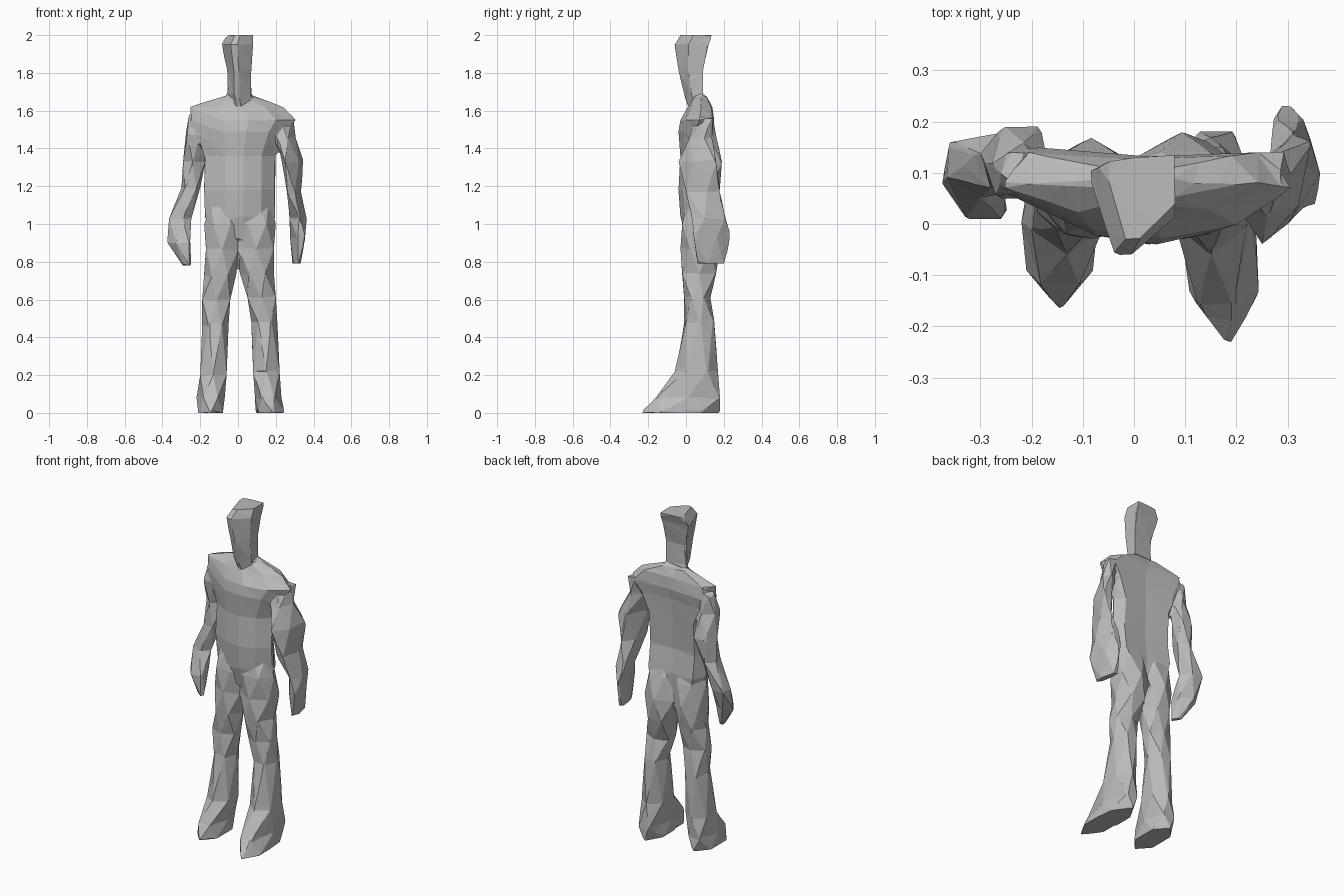
import bpy
import bmesh
from math import sin, cos, pi

cube = bpy.data.objects.get("Cube")
if cube:
    bpy.data.objects.remove(cube)

# One plain grey for the whole figure
grey = bpy.data.materials.new("plain grey")
grey.use_nodes = True
colour = (0.5, 0.5, 0.5, 1)
grey.diffuse_color = colour
grey.node_tree.nodes["Principled BSDF"].inputs["Base Color"].default_value = colour

bm = bmesh.new()


def regular_outline(sides, phase):
    """Regular polygon with a corner facing forward, stretched to fill a unit square."""
    angles = [2 * pi * (j + phase) / sides - pi / 2 for j in range(sides)]
    axes = []
    for values in ([cos(a) for a in angles], [sin(a) for a in angles]):
        low, high = min(values), max(values)
        axes.append([(v - low) / (high - low) for v in values])
    return list(zip(*axes))


def loft(rings, sides=6, outline=None):
    """Closed skin over rings given as (height, left, right, front, back, lean) in hundredths.
    Lean is the sideways shift of the back of a ring against its front."""
    loops = []
    for i, ring in enumerate(rings):
        z, x0, x1, y0, y1, lean = [v / 100 for v in ring]
        points = outline or regular_outline(sides, (i % 2) / 2)
        loops.append([bm.verts.new((x0 + u * (x1 - x0) + lean * (v - 0.5),
                                    y0 + v * (y1 - y0), z)) for u, v in points])
    count = len(loops[0])
    for i, (a, b) in enumerate(zip(loops, loops[1:])):
        for j in range(count):
            k = (j + 1) % count
            if i % 2 and not outline:
                bm.faces.new((a[j], b[k], b[j]))
                bm.faces.new((a[j], a[k], b[k]))
            else:
                bm.faces.new((a[j], a[k], b[j]))
                bm.faces.new((a[k], b[k], b[j]))
    bm.faces.new(loops[0][::-1])
    bm.faces.new(loops[-1])


# Torso from hips to the base of the neck, with shoulders set back behind the chest
torso_outline = [(0.3, 0.1), (0.55, 0), (0.8, 0.15), (1, 0.55),
                 (0.9, 0.95), (0.5, 0.9), (0.1, 1), (0, 0.5)]
loft([
    (92, -14, 16, 0, 13, 0),
    (104, -18, 20, -3, 14, 0),
    (118, -18, 20, -4, 12, 0),
    (136, -18, 20, -3, 13, 0),
    (149, -22, 26, -4, 14, 0),
    (155, -25, 31, -3, 15, 0),
    (162, -26, 24, 1, 14, 0),
    (168, -6, 8, 4, 11, 0),
], outline=torso_outline)

# Head and neck: flat narrow face, wide slanted crown
head_outline = [(0.3, 0), (0.5, 0), (1, 0.4), (1, 1), (0, 0.9)]
loft([
    (159, -2, 6, 2, 9, 0),
    (169, -6, 7, -1, 9, 0),
    (181, -6, 7, -4, 9, 0),
    (195, -9, 8, -6, 12, 0),
    (200, -6, 8, -3, 14, 0),
], outline=head_outline)

# Right leg, from a pointed foot up to the hip
loft([
    (0, -21, -8, -17, 14, 0),
    (8, -22, -7, -12, 13, 0),
    (20, -20, -6, -6, 14, 0),
    (46, -19, -5, -1, 13, 0),
    (60, -19, -4, -1, 12, 0),
    (73, -18, -1, -2, 14, 0),
    (87, -17, 0, -3, 17, 0),
    (100, -18, 1, -2, 14, 0),
    (110, -14, -3, 0, 11, 0),
])

# Left leg, stepping slightly further forward
loft([
    (0, 10, 24, -24, 18, -3),
    (8, 9, 23, -16, 18, 0),
    (22, 8, 22, -6, 17, 0),
    (48, 7, 21, 0, 15, 0),
    (61, 5, 20, -1, 13, 0),
    (74, 1, 19, -2, 16, 0),
    (87, 0, 19, -3, 18, 0),
    (100, 0, 20, -2, 14, 0),
    (110, 4, 16, 0, 11, 0),
])

# Right arm, from the fingertips up to the shoulder, with a blade-like hand
loft([
    (78, -29, -25, 1, 6, -2),
    (90, -37, -25, 1, 12, -4),
    (103, -37, -25, 5, 16, -3),
    (119, -30, -20, 7, 18, 0),
    (133, -29, -17, 7, 19, 2),
    (147, -28, -17, 5, 16, 2),
    (158, -26, -19, 7, 14, 0),
], sides=5)

# Left arm, with the elbow turned out
loft([
    (79, 29, 33, 6, 20, -2),
    (93, 28, 35, 4, 24, -4),
    (103, 27, 36, 3, 21, -3),
    (117, 26, 33, 0, 18, 3),
    (133, 24, 33, -4, 16, 7),
    (146, 21, 30, 2, 14, 4),
    (156, 21, 29, 5, 14, 4),
], sides=5)

# Fuse the parts into one skin and cut it down to coarse irregular facets
bmesh.ops.recalc_face_normals(bm, faces=bm.faces)
mesh = bpy.data.meshes.new("body")
bm.to_mesh(mesh)
bm.free()
mesh.materials.append(grey)
body = bpy.data.objects.new("body", mesh)
bpy.context.collection.objects.link(body)

fuse = body.modifiers.new("fuse", "REMESH")
fuse.mode = "VOXEL"
fuse.voxel_size = 0.01
facet = body.modifiers.new("facet", "DECIMATE")
facet.ratio = 0.02
